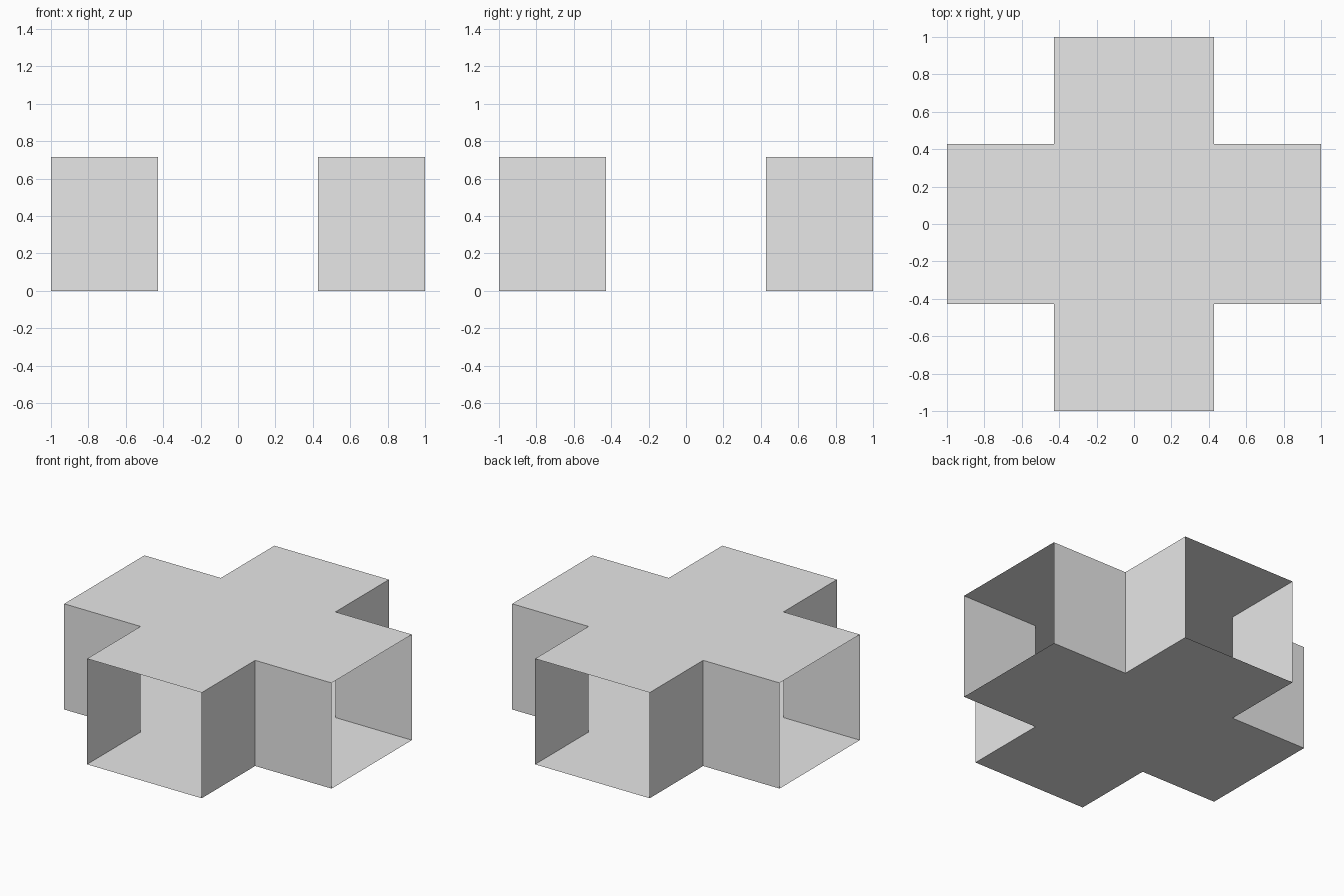
import bpy
import bmesh

if "Cube" in bpy.data.objects:
    bpy.data.objects.remove(bpy.data.objects["Cube"])

HALF = 3 / 7      # half width of each arm
REACH = 1.0       # distance from centre to open end
HEIGHT = 5 / 7

grey = bpy.data.materials.new("light grey")
grey.diffuse_color = (0.8, 0.8, 0.8, 1)
grey.use_nodes = True
grey.node_tree.nodes["Principled BSDF"].inputs["Base Color"].default_value = grey.diffuse_color

# Cross outline: one arm's end and inner corner, repeated every quarter turn
outline = []
corner_points = [(REACH, -HALF), (REACH, HALF), (HALF, HALF)]
for quarter in range(4):
    outline.extend(corner_points)
    corner_points = [(-y, x) for x, y in corner_points]

bm = bmesh.new()
low = [bm.verts.new((x, y, 0)) for x, y in outline]
high = [bm.verts.new((x, y, HEIGHT)) for x, y in outline]

# Floor and roof
bm.faces.new(low[::-1])
bm.faces.new(high)

# Side walls of the passages, leaving the four arm ends open
for i in range(12):
    if i % 3 != 0:
        j = (i + 1) % 12
        bm.faces.new((low[i], low[j], high[j], high[i]))

mesh = bpy.data.meshes.new("cross_passage")
bm.to_mesh(mesh)
bm.free()
mesh.materials.append(grey)
passage = bpy.data.objects.new("cross_passage", mesh)
bpy.context.collection.objects.link(passage)
